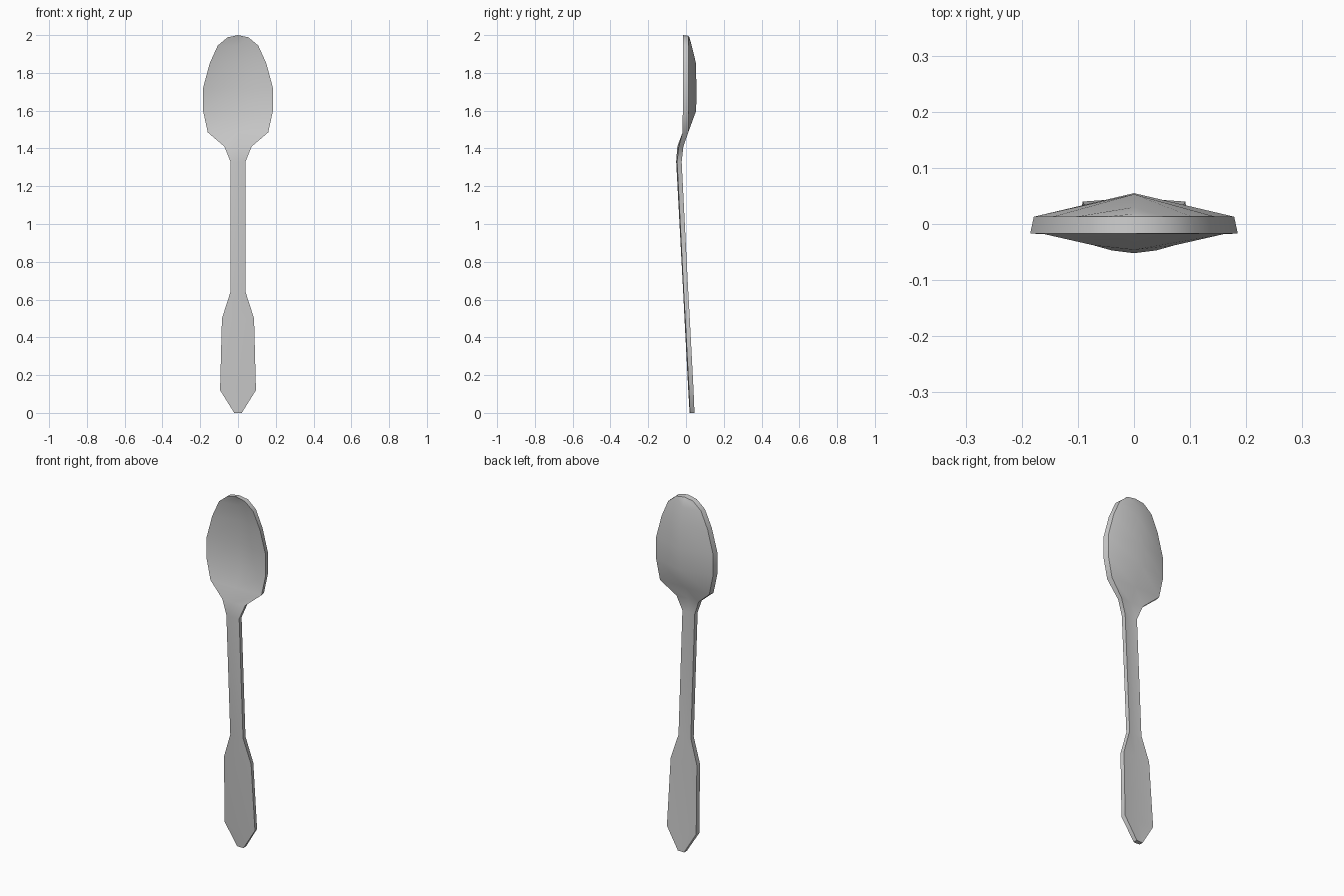
import bpy, bmesh, math

if "Cube" in bpy.data.objects:
    bpy.data.objects.remove(bpy.data.objects["Cube"])

# Stations up the spoon: height, half width, front y at the edge, front y on the centre line
stations = [
    (0.00, 0.020, 0.021, 0.019),
    (0.12, 0.095, 0.016, 0.012),
    (0.50, 0.085, -0.004, -0.008),
    (0.64, 0.040, -0.012, -0.015),
    (1.33, 0.040, -0.047, -0.052),
    (1.41, 0.072, -0.038, -0.046),
    (1.485, 0.160, -0.018, -0.018),
    (1.60, 0.185, -0.017, 0.024),
    (1.72, 0.185, -0.017, 0.025),
    (1.85, 0.150, -0.017, 0.023),
    (1.945, 0.107, -0.017, 0.000),
    (1.988, 0.055, -0.017, -0.012),
]
TIP = (0, -0.017, 2.0)

bm = bmesh.new()


def skin(back):
    """One face of the spoon: three columns of points closed by a tip."""
    rows = []
    for z, w, edge, mid in stations:
        t = (0.030 if z > 1.45 else 0.024) if back else 0
        w *= 0.965 if back else 1
        rows.append([bm.verts.new((x, y + t, z))
                     for x, y in ((-w, edge), (0, mid), (w, edge))])
    tip = bm.verts.new((0, TIP[1] + (0.030 if back else 0), TIP[2] - (0.004 if back else 0)))
    for a, b in zip(rows, rows[1:]):
        for i in range(2):
            bm.faces.new((a[i], a[i + 1], b[i + 1], b[i]))
    for i in range(2):
        bm.faces.new((rows[-1][i], rows[-1][i + 1], tip))
    # outline loop for the rim
    return [r[2] for r in rows] + [tip] + [r[0] for r in reversed(rows)] + [rows[0][1]]


# Front, back and the rim wall between them
front, rear = skin(False), skin(True)
n = len(front)
for i in range(n):
    j = (i + 1) % n
    bm.faces.new((front[i], front[j], rear[j], rear[i]))
bmesh.ops.recalc_face_normals(bm, faces=bm.faces[:])

mesh = bpy.data.meshes.new("spoon")
bm.to_mesh(mesh)
bm.free()
spoon = bpy.data.objects.new("spoon", mesh)
bpy.context.collection.objects.link(spoon)
bpy.context.view_layer.objects.active = spoon
spoon.select_set(True)
bpy.ops.object.shade_smooth_by_angle(angle=math.radians(40))
